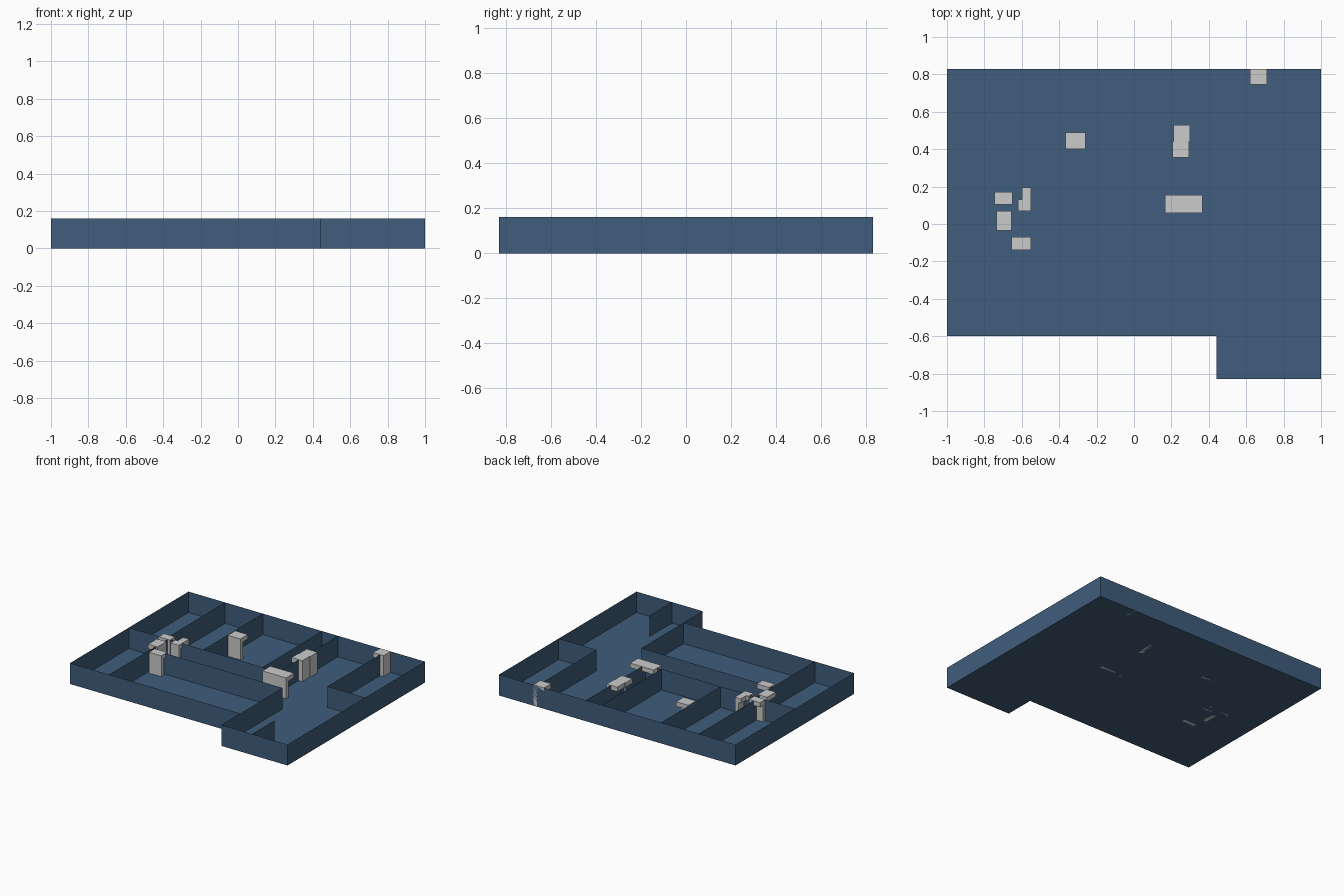
import bpy, bmesh

if "Cube" in bpy.data.objects:
    bpy.data.objects.remove(bpy.data.objects["Cube"])

H = 0.16  # wall height

blue = bpy.data.materials.new("wall_blue")
blue.diffuse_color = (0.05, 0.11, 0.2, 1)
blue.use_nodes = True
blue.node_tree.nodes["Principled BSDF"].inputs["Base Color"].default_value = blue.diffuse_color


def make_object(name, bm, mat=None):
    mesh = bpy.data.meshes.new(name)
    bm.to_mesh(mesh)
    bm.free()
    obj = bpy.data.objects.new(name, mesh)
    bpy.context.collection.objects.link(obj)
    if mat:
        mesh.materials.append(mat)
    return obj


def add_wall(bm, a, b):
    """Thin sheet wall standing between two floor points."""
    corners = [(*a, 0), (*b, 0), (*b, H), (*a, H)]
    bm.faces.new([bm.verts.new(c) for c in corners])


def add_box(bm, x0, x1, y0, y1, z0, z1):
    verts = bmesh.ops.create_cube(bm, size=1)["verts"]
    for v in verts:
        v.co = (x1 if v.co.x > 0 else x0,
                y1 if v.co.y > 0 else y0,
                z1 if v.co.z > 0 else z0)


# Open shell: floor with the outer walls around it
outline = [(-1, -0.6), (0.44, -0.6), (0.44, -0.83), (1, -0.83), (1, 0.83), (-1, 0.83)]
bm = bmesh.new()
base = [bm.verts.new((x, y, 0)) for x, y in outline]
rim = [bm.verts.new((x, y, H)) for x, y in outline]
bm.faces.new(base[::-1])
for i in range(len(outline)):
    j = (i + 1) % len(outline)
    bm.faces.new((base[i], base[j], rim[j], rim[i]))
make_object("floor_and_outer_walls", bm, blue)

# Partition walls, grouped by room
rooms = {
    "large_room_walls": [(-0.67, -0.09), (0.44, -0.09), (0.44, -0.6)],
    "meeting_room_side": [(-0.67, -0.6), (-0.67, 0.11)],
    "back_left_room_walls": [(-1, 0.11), (-0.69, 0.11), (-0.69, 0.83)],
    "second_room_walls": [(-0.69, 0.11), (-0.37, 0.11), (-0.37, 0.83)],
    "middle_room_walls": [(-0.37, 0.11), (0.13, 0.11), (0.13, 0.83)],
    "passage_walls": [(0.13, 0.11), (0.265, 0.11), (0.265, 0.83)],
    "back_right_room_walls": [(1, 0.11), (0.68, 0.11), (0.68, 0.83)],
    "stair_wall": [(0.7, -0.83), (0.7, -0.56)],
}
for name, path in rooms.items():
    bm = bmesh.new()
    for a, b in zip(path, path[1:]):
        add_wall(bm, a, b)
    make_object(name, bm, blue)

# Doors: upright slab on one side, with a hood across the top
# x0, x1, y0, y1, side the slab stands on
doors = [
    (-0.745, -0.65, 0.105, 0.17, "front"),
    (-0.735, -0.655, -0.035, 0.07, "right"),
    (-0.60, -0.55, 0.13, 0.195, "right"),
    (-0.62, -0.55, 0.07, 0.13, "front"),
    (-0.655, -0.55, -0.14, -0.07, "front"),
    (-0.365, -0.26, 0.40, 0.49, "front"),
    (0.21, 0.30, 0.44, 0.53, "right"),
    (0.205, 0.295, 0.355, 0.44, "right"),
    (0.165, 0.26, 0.06, 0.155, "front"),
    (0.26, 0.365, 0.06, 0.155, "front"),
    (0.62, 0.71, 0.745, 0.83, "right"),
]
for i, (x0, x1, y0, y1, side) in enumerate(doors):
    bm = bmesh.new()
    t = 0.03
    if side == "front":
        add_box(bm, x0, x1, y0, y0 + t, 0, H - 0.035)
    else:
        add_box(bm, x1 - t, x1, y0, y1, 0, H - 0.035)
    add_box(bm, x0, x1, y0, y1, H - 0.035, H)
    make_object(f"door_{i + 1}", bm)
